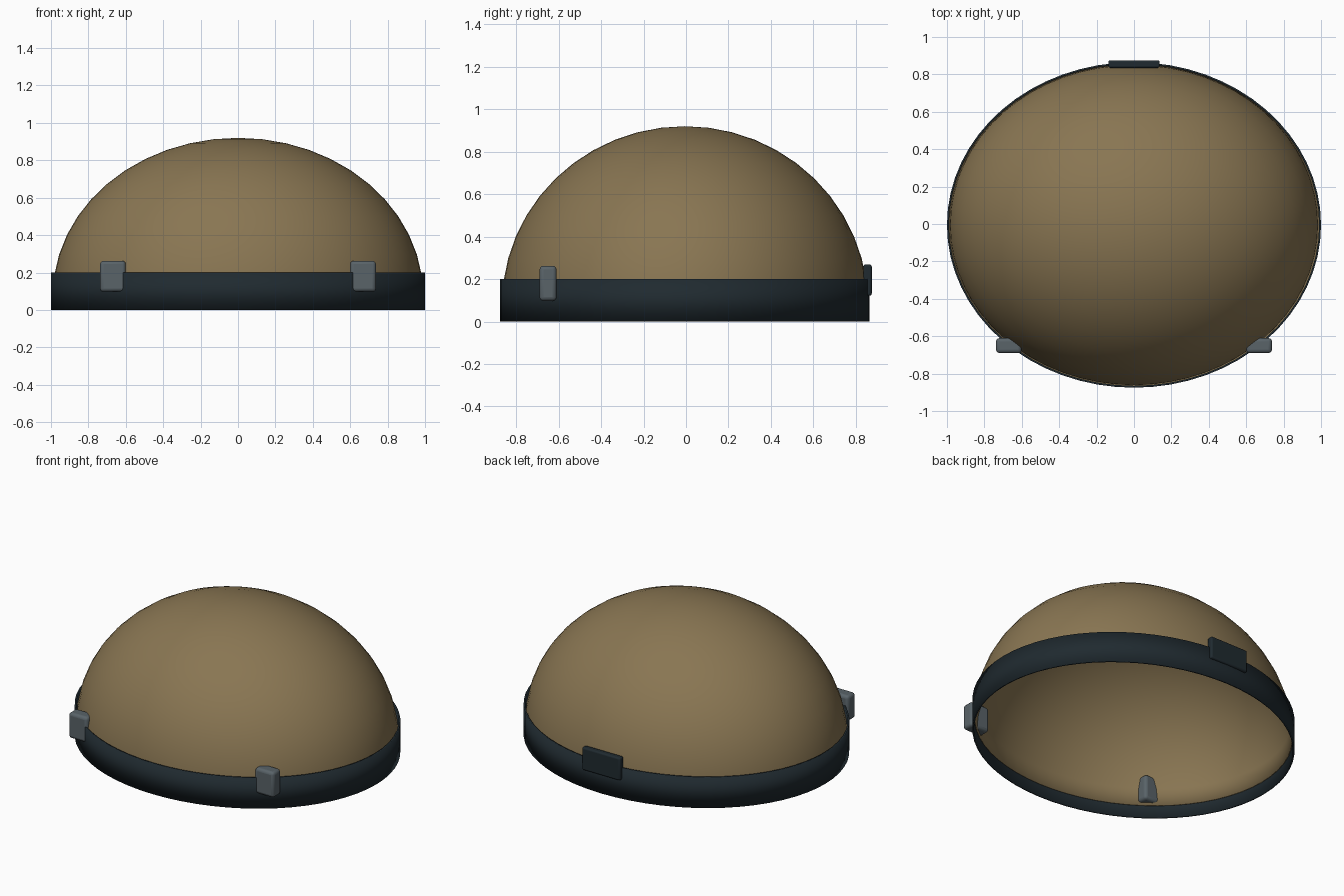
import bpy, bmesh
from math import sin, cos, pi, radians

if "Cube" in bpy.data.objects:
    bpy.data.objects.remove(bpy.data.objects["Cube"])

CY = -0.005   # shell centre in y, so the back clip balances the front
SEG = 64


def material(name, rgb):
    m = bpy.data.materials.new(name)
    m.diffuse_color = (*rgb, 1)
    m.use_nodes = True
    m.node_tree.nodes["Principled BSDF"].inputs["Base Color"].default_value = m.diffuse_color
    return m


TAN = material("tan", (0.25, 0.18, 0.085))
DARK = material("dark", (0.014, 0.023, 0.029))
STEEL = material("steel", (0.10, 0.125, 0.14))


def finish(obj, mat, angle=40):
    obj.data.materials.append(mat)
    bpy.ops.object.select_all(action='DESELECT')
    obj.select_set(True)
    bpy.context.view_layer.objects.active = obj
    bpy.ops.object.shade_smooth_by_angle(angle=radians(angle))
    return obj


def elliptic_shell(name, profile, mat, thickness):
    """Sweep (x radius, y radius, z) rings, closing a zero-radius end to a pole."""
    bm = bmesh.new()
    rings = []
    for rx, ry, z in profile:
        if rx < 1e-5:
            rings.append([bm.verts.new((0, CY, z))] * SEG)
        else:
            rings.append([bm.verts.new((rx * cos(2 * pi * i / SEG),
                                        CY + ry * sin(2 * pi * i / SEG), z))
                          for i in range(SEG)])
    for a, b in zip(rings, rings[1:]):
        for i in range(SEG):
            j = (i + 1) % SEG
            quad = [a[i], a[j], b[j], b[i]]
            bm.faces.new(list(dict.fromkeys(quad)))
    me = bpy.data.meshes.new(name)
    bm.to_mesh(me)
    bm.free()
    obj = bpy.data.objects.new(name, me)
    bpy.context.collection.objects.link(obj)
    sol = obj.modifiers.new("wall", 'SOLIDIFY')
    sol.thickness = thickness
    sol.offset = -1
    return finish(obj, mat)


def rounded_box(name, loc, size, mat, bevel):
    bpy.ops.mesh.primitive_cube_add(size=1, location=loc)
    obj = bpy.context.object
    obj.name = name
    obj.scale = size
    bpy.ops.object.transform_apply(location=False, rotation=False, scale=True)
    b = obj.modifiers.new("bevel", 'BEVEL')
    b.width = bevel
    b.segments = 3
    return finish(obj, mat)


# Domed shell, open underneath
RINGS = 12
dome = []
for k in range(RINGS + 1):
    t = pi / 2 * k / RINGS
    dome.append((0.99 * cos(t), 0.862 * cos(t), 0.08 + 0.84 * sin(t)))
elliptic_shell("dome_shell", dome, TAN, 0.006)

# Rim band
elliptic_shell("rim_band", [(1.0, 0.87, 0.0), (1.0, 0.87, 0.2)], DARK, 0.01)

# Front side clips
for side, sx in (("left", -1), ("right", 1)):
    rounded_box(f"front_clip_{side}", (sx * 0.669, -0.65, 0.18),
                (0.137, 0.08, 0.165), STEEL, 0.018)

# Back clip
rounded_box("back_clip", (0, 0.855, 0.195), (0.275, 0.04, 0.147), DARK, 0.01)
